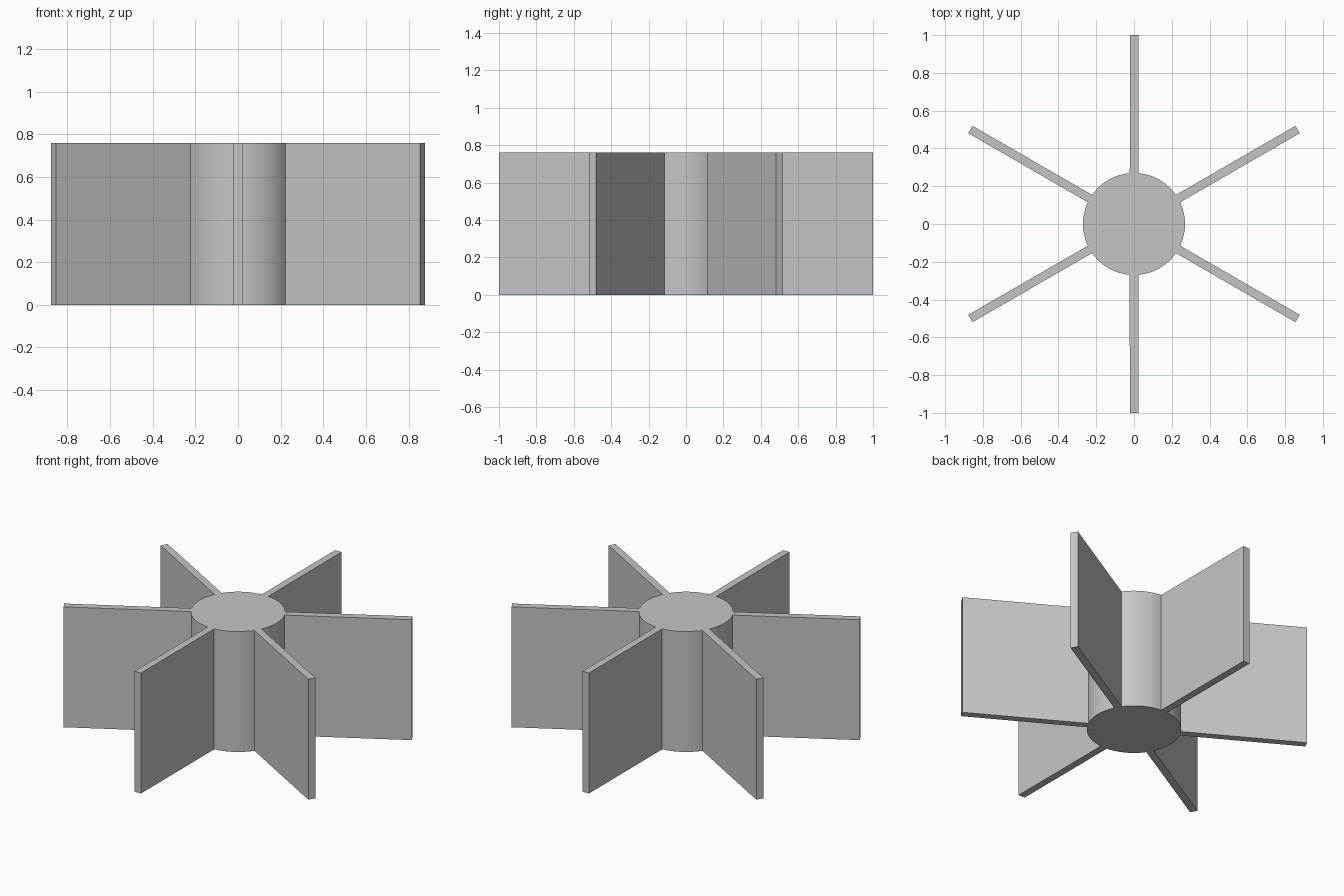
import bpy
import bmesh
from math import asin, cos, radians, sin, sqrt, tau
from mathutils import Matrix, Vector

BLADES = 6
HUB_RADIUS = 0.27
TIP_RADIUS = 1.0
HALF_THICKNESS = 0.0225
HEIGHT = 0.76
ARC_STEPS = 16

cube = bpy.data.objects.get("Cube")
if cube:
    bpy.data.objects.remove(cube, do_unlink=True)

grey = bpy.data.materials.new("plain grey")
grey.use_nodes = True
colour = (0.56, 0.56, 0.56, 1)
grey.diffuse_color = colour
grey.node_tree.nodes["Principled BSDF"].inputs["Base Color"].default_value = colour

# One sector: a blade tip, then the hub arc leading to the next blade
pitch = tau / BLADES
root_angle = asin(HALF_THICKNESS / HUB_RADIUS)
sector = [Vector((TIP_RADIUS, -HALF_THICKNESS, 0)), Vector((TIP_RADIUS, HALF_THICKNESS, 0))]
for i in range(ARC_STEPS + 1):
    a = root_angle + (pitch - 2 * root_angle) * i / ARC_STEPS
    sector.append(Vector((HUB_RADIUS * cos(a), HUB_RADIUS * sin(a), 0)))

# Repeat the sector around the axis and extrude the outline upwards
bm = bmesh.new()
outline = []
for k in range(BLADES):
    turn = Matrix.Rotation(radians(90) + k * pitch, 3, "Z")
    outline += [bm.verts.new(turn @ p) for p in sector]
base = bm.faces.new(outline)
raised = bmesh.ops.extrude_face_region(bm, geom=[base], use_keep_orig=True)
top = [g for g in raised["geom"] if isinstance(g, bmesh.types.BMVert)]
bmesh.ops.translate(bm, vec=(0, 0, HEIGHT), verts=top)
bmesh.ops.recalc_face_normals(bm, faces=bm.faces)

mesh = bpy.data.meshes.new("paddle_wheel")
bm.to_mesh(mesh)
bm.free()
mesh.materials.append(grey)
wheel = bpy.data.objects.new("paddle_wheel", mesh)
bpy.context.collection.objects.link(wheel)

# Smooth hub, crisp blades
bpy.ops.object.select_all(action="DESELECT")
wheel.select_set(True)
bpy.context.view_layer.objects.active = wheel
bpy.ops.object.shade_smooth_by_angle(angle=radians(30))
